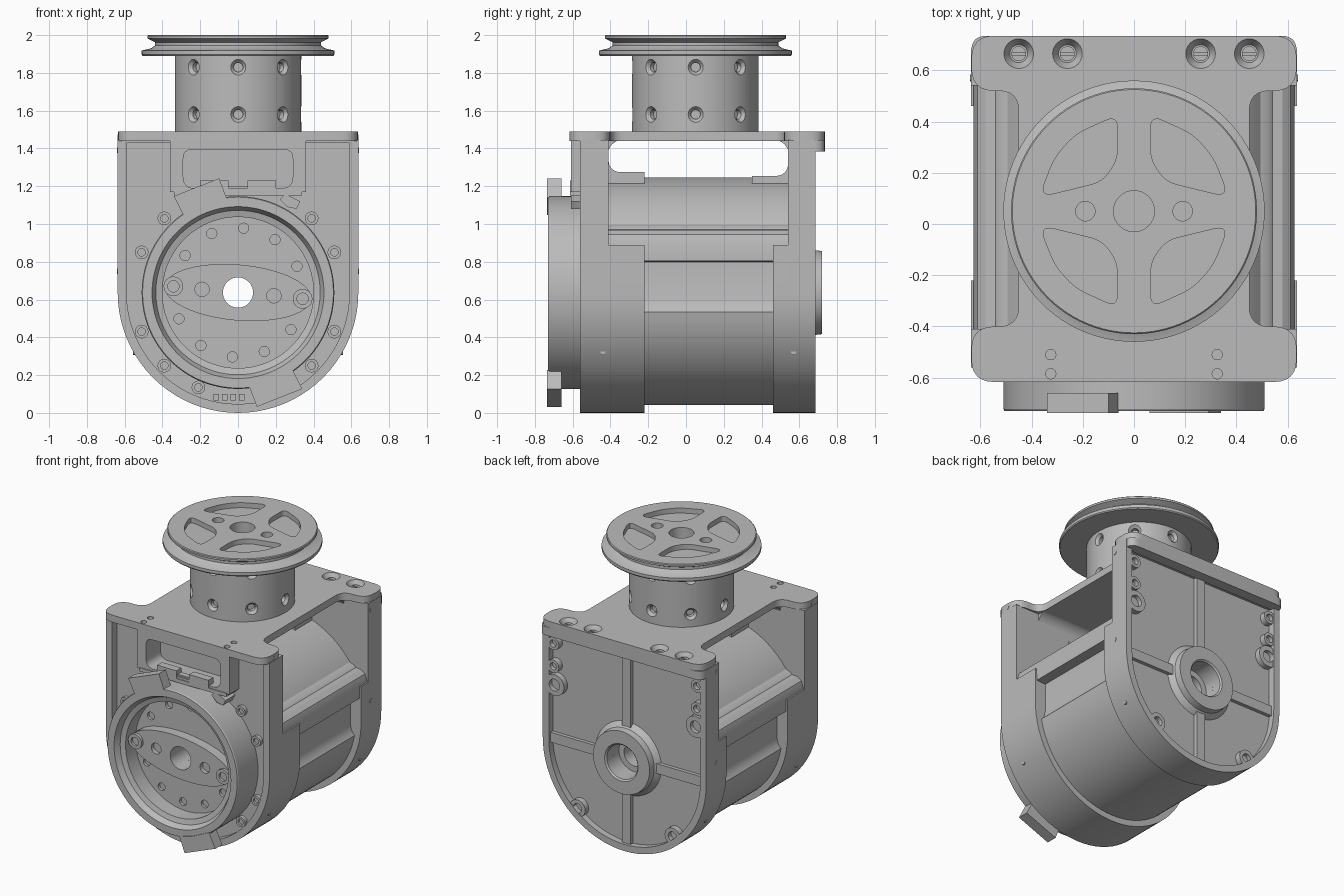
import bpy, bmesh
from math import sin, cos, pi, radians
from mathutils import Vector

if "Cube" in bpy.data.objects:
    bpy.data.objects.remove(bpy.data.objects["Cube"])

grey = bpy.data.materials.new("satin_grey")
grey.use_nodes = True
grey.diffuse_color = (0.5, 0.5, 0.5, 1)
grey.node_tree.nodes["Principled BSDF"].inputs["Base Color"].default_value = grey.diffuse_color

AXIS_Z = 0.637   # height of the horizontal drive axis
HUB_Y = 0.05     # position of the vertical column
parts = []


def place(axis, u, v, w):
    return {"x": (w, u, v), "y": (u, w, v), "z": (u, v, w)}[axis]


def finish(name, bm):
    bmesh.ops.recalc_face_normals(bm, faces=bm.faces)
    mesh = bpy.data.meshes.new(name)
    bm.to_mesh(mesh)
    bm.free()
    mesh.materials.append(grey)
    ob = bpy.data.objects.new(name, mesh)
    bpy.context.collection.objects.link(ob)
    parts.append(ob)
    return ob


def prism(name, pts, axis, a, b):
    bm = bmesh.new()
    lo = [bm.verts.new(place(axis, u, v, a)) for u, v in pts]
    hi = [bm.verts.new(place(axis, u, v, b)) for u, v in pts]
    bm.faces.new(lo)
    bm.faces.new(hi)
    for i in range(len(pts)):
        j = (i + 1) % len(pts)
        bm.faces.new((lo[i], lo[j], hi[j], hi[i]))
    return finish(name, bm)


def lathe(name, prof, axis, centre, n=64):
    bm = bmesh.new()
    rings = []
    for r, h in prof:
        count = n if r > 0 else 1
        ring = [bm.verts.new(place(axis, centre[0] + r * cos(2 * pi * k / n),
                                   centre[1] + r * sin(2 * pi * k / n), h)) for k in range(count)]
        rings.append(ring * (n // count))
    for i, ring in enumerate(rings):
        nxt = rings[(i + 1) % len(rings)]
        for k in range(n):
            m = (k + 1) % n
            quad = list(dict.fromkeys((ring[k], ring[m], nxt[m], nxt[k])))
            if len(quad) > 2:
                bm.faces.new(quad)
    return finish(name, bm)


def rod(name, r, axis, centre, a, b, n=20):
    return lathe(name, [(0, a), (r, a), (r, b), (0, b)], axis, centre, n)


def box(name, x, y, z):
    return prism(name, [(x[0], y[0]), (x[1], y[0]), (x[1], y[1]), (x[0], y[1])], "z", *z)


def rounded(corners, steps=6):
    out = []
    for i, (u, v, r) in enumerate(corners):
        p = Vector((u, v))
        a = p + (Vector(corners[i - 1][:2]) - p).normalized() * r
        b = p + (Vector(corners[(i + 1) % len(corners)][:2]) - p).normalized() * r
        for k in range(steps + 1 if r else 1):
            t = k / steps
            out.append(tuple(a * (1 - t) ** 2 + p * 2 * t * (1 - t) + b * t * t))
    return out


def arc(r, a, b, n=40):
    return [(r * cos(radians(a + (b - a) * k / n)), AXIS_Z + r * sin(radians(a + (b - a) * k / n)))
            for k in range(n + 1)]


def dee(r, top):
    return arc(r, 180, 360) + [(r, top), (-r, top)]


def cut(ob, cutters):
    for c in cutters:
        parts.remove(c)
        c.hide_render = True
        mod = ob.modifiers.new("cut", "BOOLEAN")
        mod.operation, mod.solver, mod.object = "DIFFERENCE", "EXACT", c
        bpy.context.view_layer.objects.active = ob
        bpy.ops.object.modifier_apply(modifier=mod.name)
        bpy.data.objects.remove(c)


def bore(r=0.08, a=-1, b=1):
    return rod("bore", r, "y", (0, AXIS_Z), a, b, 40)


# Motor barrel with stepped side panels and rails
rail = [(0.565, 0.56), (0.555, 0.6), (0.555, 0.8), (0.625, 0.805), (0.627, 0.9), (0.612, 0.945),
        (0.58, 0.967), (0.54, 0.97), (0.525, 0.985)]
barrel = prism("motor_barrel", arc(0.595, 190, 350) + rail + arc(0.61, 36, 144)
               + [(-x, z) for x, z in reversed(rail)], "y", -0.45, 0.57)
cut(barrel, [bore()])
for name, a, b in (("front_collar", -0.41, -0.22), ("rear_collar", 0.46, 0.54)):
    cut(prism(name, dee(0.637, 0.89), "y", a, b), [bore()])
# Saddles whose tops sweep up into the legs
for name, leg, end, d, top in (("front_saddle", -0.42, -0.22, 1, 1.275), ("rear_saddle", 0.55, 0.35, -1, 1.255)):
    sweep = [(leg + d * (0.01 + 0.06 * (1 - cos(t))), top + 0.06 * (1 - sin(t)))
             for t in (pi / 2 * k / 6 for k in range(7))]
    prism(name, [(leg, 1.15), (leg, top + 0.06)] + sweep + [(end, top), (end, 1.15)], "x", -0.2, 0.2)

# Front housing with recessed face, tower and notch
front = prism("front_housing", dee(0.637, 1.445), "y", -0.56, -0.41)
notch = rounded([(-0.29, 1.19, 0.06), (0.29, 1.19, 0.06), (0.29, 1.395, 0.05), (-0.29, 1.395, 0.05)])
cut(front, [prism("recess", dee(0.59, 1.43), "y", -0.7, -0.505), bore(),
            prism("notch", notch, "y", -0.7, -0.45)])
tower = prism("front_tower", [(-0.36, 1.17), (0.36, 1.17), (0.36, 1.445), (-0.36, 1.445)], "y", -0.61, -0.5)
cut(tower, [prism("notch", notch, "y", -0.7, -0.45)])
box("tower_ledge", (-0.34, 0.34), (-0.615, -0.5), (1.15, 1.175))
for s in (-1, 1):
    box("connector_block", sorted((s * 0.05, s * 0.2)), (-0.615, -0.56), (1.17, 1.23))
box("ledge_key", (-0.06, 0.06), (-0.6, -0.56), (1.17, 1.2))

# Screws around the front face
for x, z in [(s * px, pz) for s in (-1, 1) for px, pz in
             ((0.39, 1.03), (0.51, 0.85), (0.51, 0.43), (0.39, 0.25))] + [(-0.21, 0.135)]:
    lathe("front_screw", [(0, -0.49), (0.036, -0.49), (0.036, -0.53), (0.02, -0.53), (0.02, -0.515), (0, -0.515)],
          "y", (x, z), 16)
for k in range(4):
    box("index_tooth", (-0.13 + k * 0.045, -0.1 + k * 0.045), (-0.56, -0.5), (0.065, 0.1))

# Output ring and cup with a circle of holes
ring = lathe("output_ring", [(0.08, -0.48), (0.51, -0.48), (0.51, -0.722), (0.505, -0.73), (0.455, -0.73),
                             (0.435, -0.69), (0.40, -0.68), (0.40, -0.57), (0.08, -0.57)], "y", (0, AXIS_Z), 96)
cut(ring, [rod("hole", 0.027, "y", (0.342 * cos(radians(a + h)), AXIS_Z + 0.342 * sin(radians(a + h))), -0.6, -0.55)
           for a in (85, 55, 24, -35, -66) for h in (0, 180)])

# Lens shaped bridge inside the cup
tilt = radians(-5)
lens = [(0.39 * cos(t), 0.148 * sin(t)) for t in (2 * pi * k / 48 for k in range(48))]
lens = [(u * cos(tilt) - v * sin(tilt), AXIS_Z + u * sin(tilt) + v * cos(tilt)) for u, v in lens]
bridge = prism("cup_bridge", lens, "y", -0.64, -0.56)
cut(bridge, [bore()] + [rod("hole", 0.038, "y", (s * 0.19, AXIS_Z - s * 0.017), -0.7, -0.61) for s in (-1, 1)])
for s in (-1, 1):
    lathe("bridge_boss", [(0, -0.57), (0.052, -0.57), (0.052, -0.66), (0.03, -0.66), (0.03, -0.643), (0, -0.643)],
          "y", (s * 0.342, AXIS_Z - s * 0.033), 24)

# Clips on the ring, opposite each other
clip = [(-0.34, 0.51), (-0.1, 0.605), (-0.06, 0.5), (-0.16, 0.47), (-0.29, 0.41)]
for s in (-1, 1):
    prism("ring_clip", [(s * u, AXIS_Z + s * v) for u, v in clip], "y", -0.737, -0.66)
prism("latch", [(0.22, 1.13), (0.25, 1.16), (0.33, 1.12), (0.31, 1.08), (0.26, 1.09)], "y", -0.61, -0.5)

# Rear housing with recess, cross ribs and bearing hub
rear = prism("rear_housing", dee(0.637, 1.445), "y", 0.54, 0.685)
cut(rear, [prism("recess", dee(0.59, 1.39), "y", 0.64, 0.8), bore(), bore(0.12, 0.575, 0.8)])
for s in (-1, 1):
    box("side_rib", sorted((s * 0.2, s * 0.6)), (0.63, 0.665), (AXIS_Z - 0.035, AXIS_Z + 0.035))
box("upper_rib", (-0.035, 0.035), (0.63, 0.665), (AXIS_Z + 0.2, 1.4))
box("lower_rib", (-0.035, 0.035), (0.63, 0.665), (0.04, AXIS_Z - 0.2))
lathe("bearing_hub", [(0.12, 0.62), (0.27, 0.62), (0.25, 0.65), (0.225, 0.675), (0.22, 0.72), (0.13, 0.72),
                      (0.12, 0.71)], "y", (0, AXIS_Z))
for s in (-1, 1):
    for x, z, r in ((0.56, 1.31, 0.045), (0.56, 1.15, 0.045), (0.55, 1.02, 0.075), (0.37, 0.2, 0.06)):
        lathe("rear_boss", [(0, 0.62), (r, 0.62), (r, 0.68), (r * 0.55, 0.68), (r * 0.55, 0.65), (0, 0.65)],
              "y", (s * x, z), 24)

# Waisted top plate with screw holes
half = [(0.635, -0.617, 0.09), (0.635, -0.4, 0.09), (0.45, -0.4, 0.08),
        (0.45, 0.52, 0.08), (0.635, 0.52, 0.09), (0.635, 0.735, 0.09)]
plate = prism("top_plate", rounded(half + [(-x, y, r) for x, y, r in reversed(half)]), "z", 1.44, 1.49)
prism("rear_lip", rounded([(-0.635, 0.66, 0), (0.635, 0.66, 0), (0.635, 0.735, 0.06),
                           (-0.635, 0.735, 0.06)]), "z", 1.385, 1.445)
for x in (-0.45, -0.26, 0.26, 0.45):
    cut(plate, [lathe("sink", [(0, 1.45), (0.035, 1.45), (0.058, 1.49), (0.058, 1.6), (0, 1.6)],
                      "z", (x, 0.665), 24)])
    screw = rod("plate_screw", 0.029, "z", (x, 0.665), 1.44, 1.468)
    cut(screw, [box("slot", (x - 0.04, x + 0.04), (0.66, 0.67), (1.458, 1.5))])
cut(plate, [rod("hole", 0.02, "z", (s * 0.325, y), 1.46, 1.6) for s in (-1, 1) for y in (-0.51, -0.585)])

# Fillets between legs and plate
for y, d in ((-0.415, 1), (0.545, -1)):
    curve = [(y + d * 0.08 * (1 - cos(t)), 1.365 + 0.08 * sin(t)) for t in (pi / 2 * k / 8 for k in range(9))]
    prism("leg_fillet", [(y - d * 0.01, 1.36)] + curve + [(y - d * 0.01, 1.45)], "x", -0.45, 0.45)

# Column with two rows of countersunk holes
column = rod("column", 0.335, "z", (0, HUB_Y), 1.48, 1.9, 97)
for k in range(8):
    for z in (1.58, 1.83):
        sink = lathe("sink", [(0, 0.29), (0.025, 0.29), (0.025, 0.315), (0.042, 0.335), (0.042, 0.4), (0, 0.4)],
                     "x", (0, 0), 20)
        sink.location = (0, HUB_Y, z)
        sink.rotation_euler.z = k * pi / 4 + 0.004
        bpy.context.view_layer.update()
        cut(column, [sink])

# Grooved flange with pockets and holes
flange = lathe("flange", [(0, 1.89), (0.505, 1.89), (0.51, 1.897), (0.51, 1.918), (0.46, 1.93), (0.44, 1.945),
                          (0.44, 1.962), (0.48, 1.982), (0.48, 1.995), (0.475, 2.0), (0, 2.0)],
               "z", (0, HUB_Y), 96)
pocket = rounded([(0.065, 0.375, 0.05), (0.23, 0.3, 0.05), (0.31, 0.21, 0.05), (0.37, 0.055, 0.06),
                  (0.125, 0.115, 0.045), (0.065, 0.2, 0.045)])
cut(flange, [prism("pocket", [(sx * u, HUB_Y + sy * v) for u, v in pocket], "z", 1.965, 2.1)
             for sx in (-1, 1) for sy in (-1, 1)]
    + [rod("hole", r, "z", (x, HUB_Y), 1.92, 2.1, 32) for x, r in ((0, 0.08), (-0.19, 0.038), (0.19, 0.038))])

# Small screws on the sides of the housings
for s in (-1, 1):
    for x, y, z in ((0.64, 0.57, 0.75), (0.64, 0.57, 1.39), (0.555, 0.57, 0.32), (0.555, -0.44, 0.32), (0.637, -0.5, 1.46)):
        rod("side_screw", 0.014, "x", (y, z), s * (x - 0.03), s * x, 12)

bpy.ops.object.select_all(action="DESELECT")
for ob in parts:
    ob.select_set(True)
bpy.context.view_layer.objects.active = barrel
bpy.ops.object.shade_smooth_by_angle(angle=radians(30))
